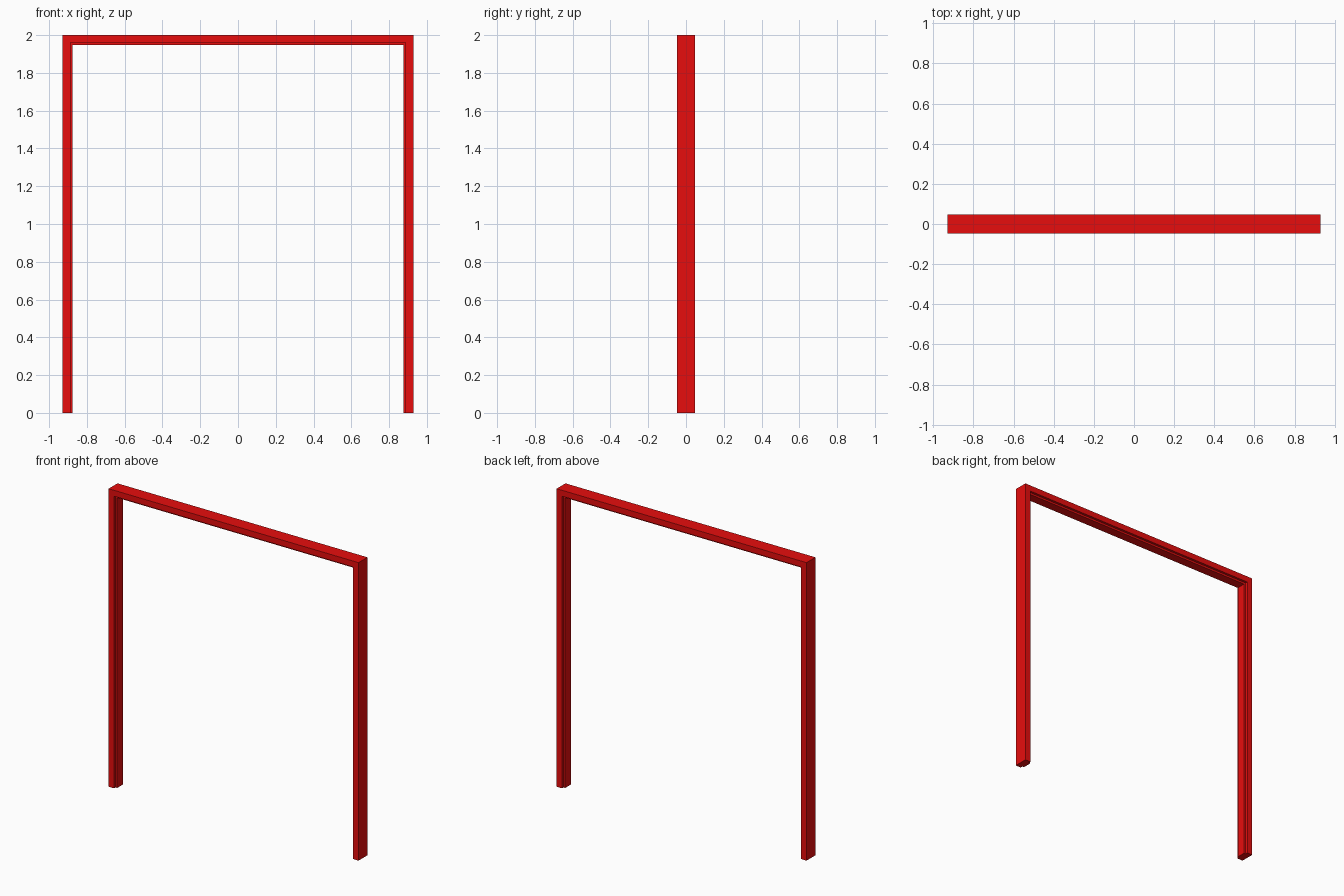
import bpy, bmesh

if "Cube" in bpy.data.objects:
    bpy.data.objects.remove(bpy.data.objects["Cube"])

HALF_W, HEIGHT, HALF_D = 0.928, 2.0, 0.047   # outer size of the frame
JAMB, STOP, STOP_D = 0.04, 0.053, 0.031      # board thickness, stop thickness, stop half depth

# T-shaped cross-section: (inset from the outer edge, y)
profile = [(0, -HALF_D), (JAMB, -HALF_D), (JAMB, -STOP_D), (STOP, -STOP_D),
           (STOP, STOP_D), (JAMB, STOP_D), (JAMB, HALF_D), (0, HALF_D)]


def ring(bm, side, top):
    """One cross-section at a foot or at a mitred top corner."""
    return [bm.verts.new((side * (HALF_W - d), y, HEIGHT - d if top else 0))
            for d, y in profile]


# Door frame: section swept up one jamb, across the head and down the other
bm = bmesh.new()
rings = [ring(bm, s, t) for s, t in ((-1, 0), (-1, 1), (1, 1), (1, 0))]
n = len(profile)
for a, b in zip(rings, rings[1:]):
    for i in range(n):
        j = (i + 1) % n
        bm.faces.new((a[i], a[j], b[j], b[i]))

# Closed feet
bm.faces.new(rings[0])
bm.faces.new(rings[-1])
bmesh.ops.recalc_face_normals(bm, faces=bm.faces[:])

mesh = bpy.data.meshes.new("door_frame")
bm.to_mesh(mesh)
bm.free()
frame = bpy.data.objects.new("door_frame", mesh)
bpy.context.collection.objects.link(frame)

# Red paint
red = bpy.data.materials.new("red_paint")
red.diffuse_color = (0.8, 0.004, 0.004, 1)
red.use_nodes = True
red.node_tree.nodes["Principled BSDF"].inputs["Base Color"].default_value = red.diffuse_color
mesh.materials.append(red)
